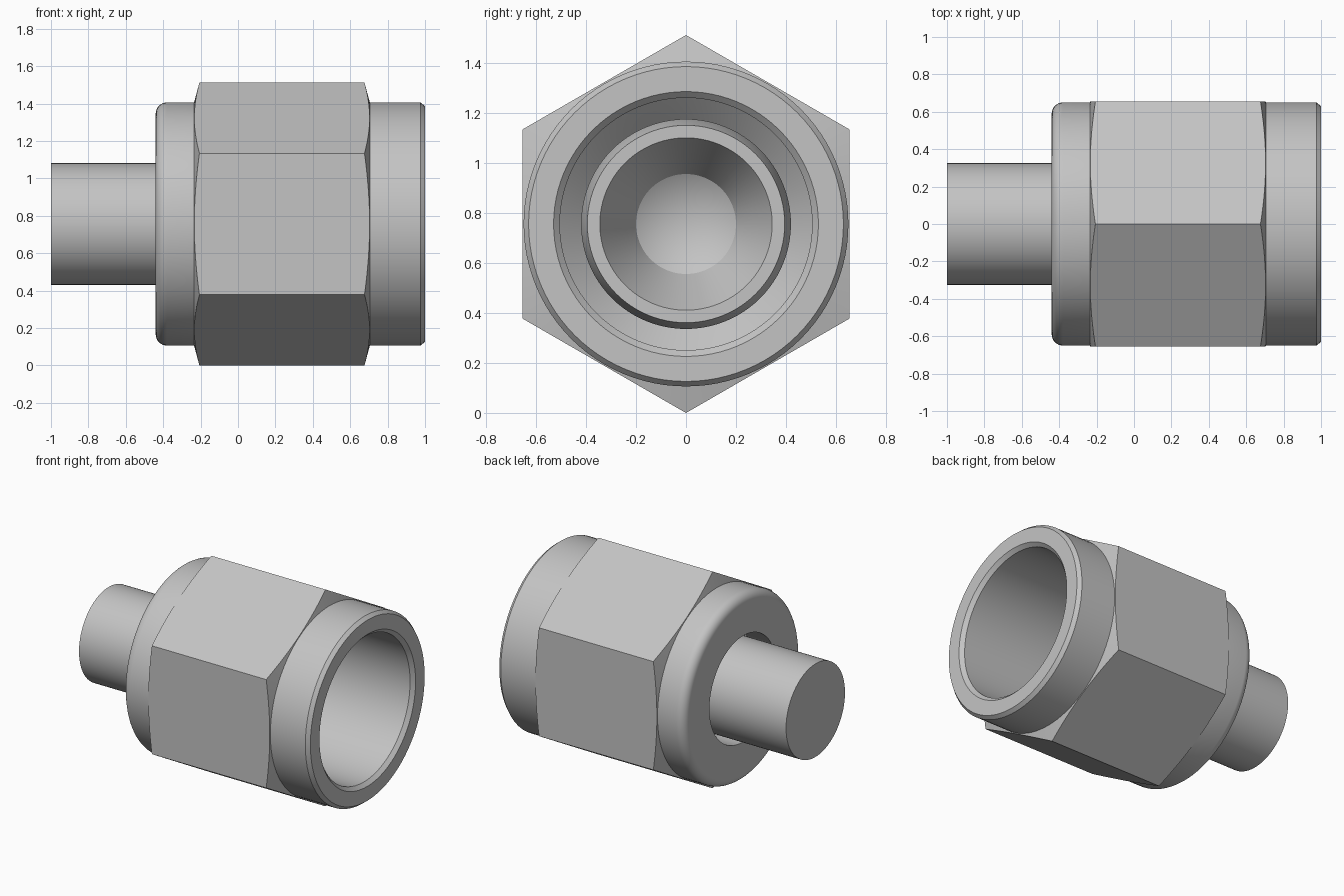
import bpy, bmesh, math

cube = bpy.data.objects.get("Cube")
if cube:
    bpy.data.objects.remove(cube, do_unlink=True)

AXIS_Z = 0.756      # height of the turning axis
APOTHEM = 0.655     # half the width across the hexagon flats
COLLAR = 0.65
SEGMENTS = 96

steel = bpy.data.materials.new("plain steel grey")
steel.use_nodes = True
grey = (0.55, 0.55, 0.55, 1)
steel.diffuse_color = grey
steel.node_tree.nodes["Principled BSDF"].inputs["Base Color"].default_value = grey


def lathe(name, profile, closed):
    """Sweep (x, radius) points around the x axis; radius may depend on angle."""
    bm = bmesh.new()
    rings = []
    for point in profile:
        ring = []
        for i in range(SEGMENTS):
            a = 2 * math.pi * i / SEGMENTS
            x, r = point(a) if callable(point) else point
            ring.append(bm.verts.new((x, r * math.sin(a), AXIS_Z + r * math.cos(a))))
            if r == 0:
                break
        rings.append(ring)
    pairs = list(zip(rings, rings[1:]))
    if closed:
        pairs.append((rings[-1], rings[0]))
    for p, q in pairs:
        for i in range(SEGMENTS):
            j = (i + 1) % SEGMENTS
            corners = [p[i % len(p)], p[j % len(p)], q[j % len(q)], q[i % len(q)]]
            bm.faces.new(list(dict.fromkeys(corners)))
    bmesh.ops.recalc_face_normals(bm, faces=bm.faces)
    mesh = bpy.data.meshes.new(name)
    bm.to_mesh(mesh)
    bm.free()
    mesh.materials.append(steel)
    obj = bpy.data.objects.new(name, mesh)
    bpy.context.collection.objects.link(obj)
    bpy.ops.object.select_all(action='DESELECT')
    obj.select_set(True)
    bpy.context.view_layer.objects.active = obj
    bpy.ops.object.shade_smooth_by_angle(angle=math.radians(25))
    return obj


def hex_edge(x_end, direction):
    """Outer hexagon edge, cut back by a shallow cone towards the corners."""
    def point(a):
        sector = math.pi / 3
        r = APOTHEM / math.cos((a % sector) - sector / 2)
        return x_end + direction * 0.27 * (r - COLLAR), r
    return point


def fillet(cx, cr, radius, start, end, steps=8):
    angles = [math.radians(start + (end - start) * i / steps) for i in range(steps + 1)]
    return [(cx + radius * math.cos(a), cr + radius * math.sin(a)) for a in angles]


# Union nut: rounded rear collar, chamfered hexagon, front collar and bore
nut = [(-0.44, 0.37)]
nut += fillet(-0.38, COLLAR - 0.06, 0.06, 180, 90)
nut += [(-0.235, COLLAR), hex_edge(-0.235, 1), hex_edge(0.705, -1), (0.705, COLLAR),
        (0.975, COLLAR), (1.0, 0.63), (1.0, 0.53), (0.975, 0.505),
        (-0.12, 0.505), (-0.2, 0.42), (-0.25, 0.37)]
lathe("union_nut", nut, closed=True)

# Stem with a tapered nose and a blind conical socket
stem = [(-1.0, 0), (-1.0, 0.325), (-0.27, 0.325), (-0.18, 0.42), (-0.05, 0.42),
        (0.05, 0.395), (0.05, 0.345), (-0.22, 0.2), (-0.34, 0)]
lathe("stem_nipple", stem, closed=False)
